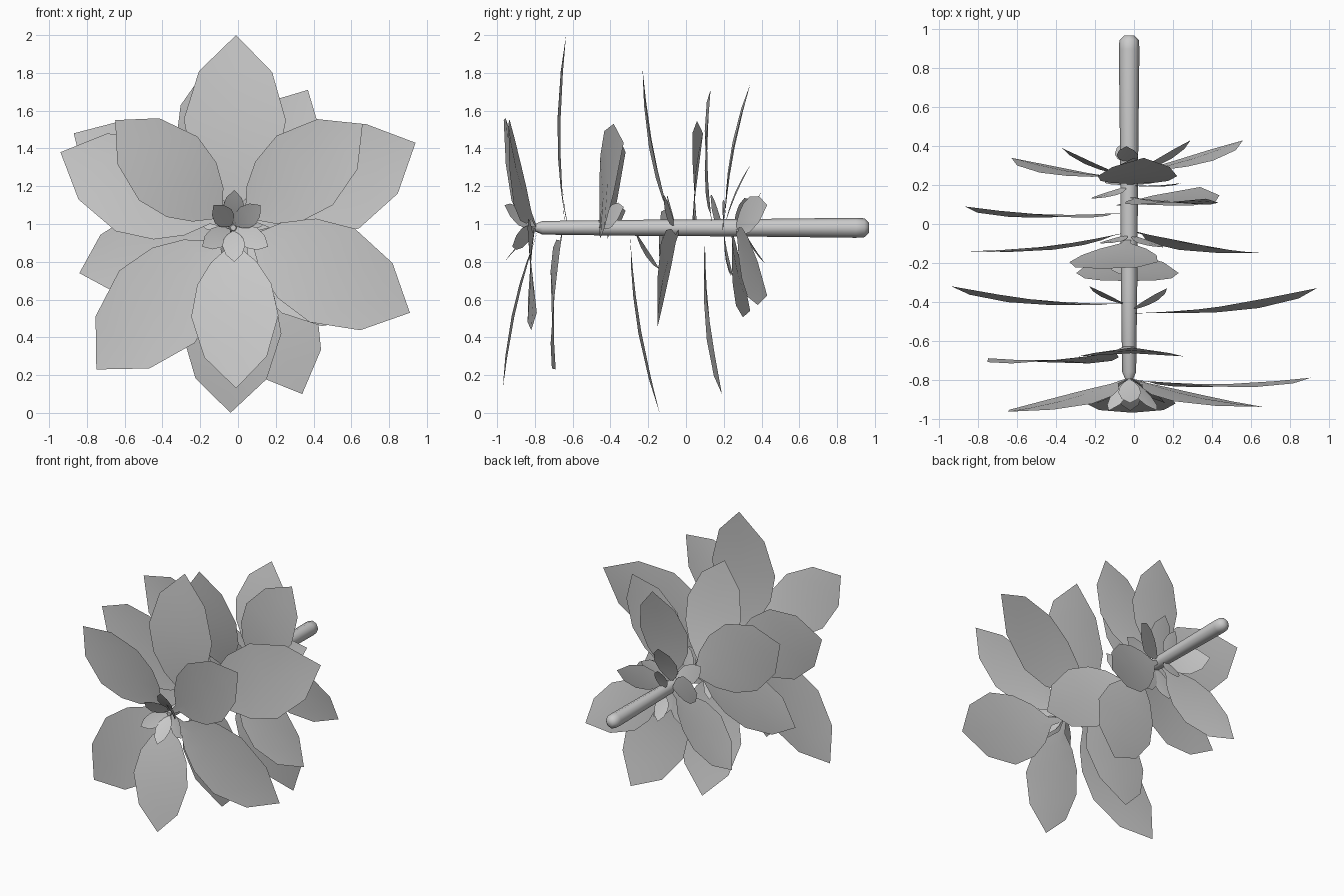
import bpy, bmesh, math
from mathutils import Vector

if "Cube" in bpy.data.objects:
    bpy.data.objects.remove(bpy.data.objects["Cube"])

grey = bpy.data.materials.new("leaf grey")
grey.diffuse_color = (0.6, 0.6, 0.6, 1)
grey.use_nodes = True
grey.node_tree.nodes["Principled BSDF"].inputs["Base Color"].default_value = grey.diffuse_color

def finish(bm, name, angle=35):
    me = bpy.data.meshes.new(name)
    bm.to_mesh(me)
    bm.free()
    me.materials.append(grey)
    ob = bpy.data.objects.new(name, me)
    bpy.context.collection.objects.link(ob)
    bpy.context.view_layer.objects.active = ob
    ob.select_set(True)
    bpy.ops.object.shade_smooth_by_angle(angle=math.radians(angle))
    ob.select_set(False)
    return ob

# Stem: tapered octagonal rod along y
SX, SZ = -0.025, 0.98
bm = bmesh.new()
rings = []
for y, r in [(-0.81, .015), (-0.76, .036), (-0.3, .042), (0.3, .046), (0.9, .053), (0.945, .05), (0.97, .025)]:
    rings.append([bm.verts.new((SX + r * math.cos(a * math.pi / 4), y, SZ + r * math.sin(a * math.pi / 4)))
                  for a in range(8)])
for a, b in zip(rings, rings[1:]):
    for i in range(8):
        j = (i + 1) % 8
        bm.faces.new((a[i], a[j], b[j], b[i]))
bm.faces.new(rings[0])
bm.faces.new(rings[-1])
bmesh.ops.recalc_face_normals(bm, faces=bm.faces)
finish(bm, "stem", 60)

# Leaf outline: (fraction of length, half width / length)
OUTLINE = [(0, .012), (.12, .03), (.22, .14), (.36, .225), (.56, .265), (.81, .19), (1, 0)]

def leaf(name, base_y, tip, wide=1.0, bow=0.027):
    tip = Vector(tip)
    base = Vector((SX, base_y, SZ))
    d = tip - base
    length = d.length
    side = d.cross(Vector((0, 1, 0))).normalized()
    nrm = side.cross(d).normalized()
    if nrm.y > 0:
        nrm = -nrm
    bm = bmesh.new()
    rows = []
    for t, w in OUTLINE:
        mid = base + d * t + nrm * (bow * length * math.sin(math.pi * t))
        if w == 0:
            rows.append([bm.verts.new(tip)])
            continue
        edge = side * (w * length * wide)
        lift = nrm * (.06 * w * length)
        rows.append([bm.verts.new(mid - edge + lift), bm.verts.new(mid), bm.verts.new(mid + edge + lift)])
    # winding makes every leaf face the front
    for a, b in zip(rows, rows[1:]):
        for i in range(2):
            if len(b) == 1:
                bm.faces.new((a[i], a[i + 1], b[0]))
            else:
                bm.faces.new((a[i], a[i + 1], b[i + 1], b[i]))
    bm.normal_update()
    if sum(f.normal.y for f in bm.faces) > 0:
        bmesh.ops.reverse_faces(bm, faces=bm.faces)
    finish(bm, name)

# Large leaves: base position along stem, tip point
LARGE = [
    (-.79, (-.65, -.965, 1.55)), (-.79, (.66, -.94, 1.53)), (-.78, (-.01, -.97, .13)),
    (-.80, (.91, -.79, .53)), (-.65, (-.75, -.69, .23)), (-.64, (-.01, -.635, 2.0)),
    (-.41, (-.94, -.32, 1.38)), (-.46, (.94, -.33, 1.43)), (-.30, (-.04, -.14, 0)),
    (-.07, (-.17, -.23, 1.82)), (-.04, (-.84, -.14, .74)), (-.03, (.67, -.15, .5)),
    (.06, (-.87, .09, 1.48)), (.10, (.34, .19, .10)), (.14, (.37, .13, 1.71)),
    (.20, (.05, .34, 1.74)), (.24, (-.63, .34, .54)), (.26, (.56, .43, .62)),
]
for i, (y, tip) in enumerate(LARGE):
    leaf(f"large_leaf_{i + 1}", y, tip)

# Small leaves at the tip of the stem and between the large ones
SMALL = [
    (-.78, (-.02, -.92, 1.18)), (-.78, (-.13, -.96, 1.10)), (-.78, (.12, -.96, 1.10)),
    (-.78, (.16, -.92, .88)), (-.78, (-.19, -.92, .88)), (-.78, (-.02, -.96, .80)),
    (-.62, (-.04, -.65, 1.16)), (-.45, (.17, -.33, 1.09)), (-.42, (-.23, -.32, 1.07)),
    (-.28, (-.1, -.14, .76)), (-.05, (.15, -.12, 1.15)), (-.05, (-.17, -.10, 1.15)),
    (.2, (.24, .21, 1.1)), (.2, (-.22, .13, 1.15)), (.2, (.1, .25, .72)), (.2, (-.12, .24, .72)),
    (.24, (-.37, .39, 1.08)), (.25, (.29, .43, 1.1)), (.31, (-.04, .40, 1.17)), (.3, (-.05, .42, .79)),
    (.2, (0, .34, 1.31)),
]
for i, (y, tip) in enumerate(SMALL):
    leaf(f"small_leaf_{i + 1}", y, tip, 0.9 if i < 6 else 1.0)
